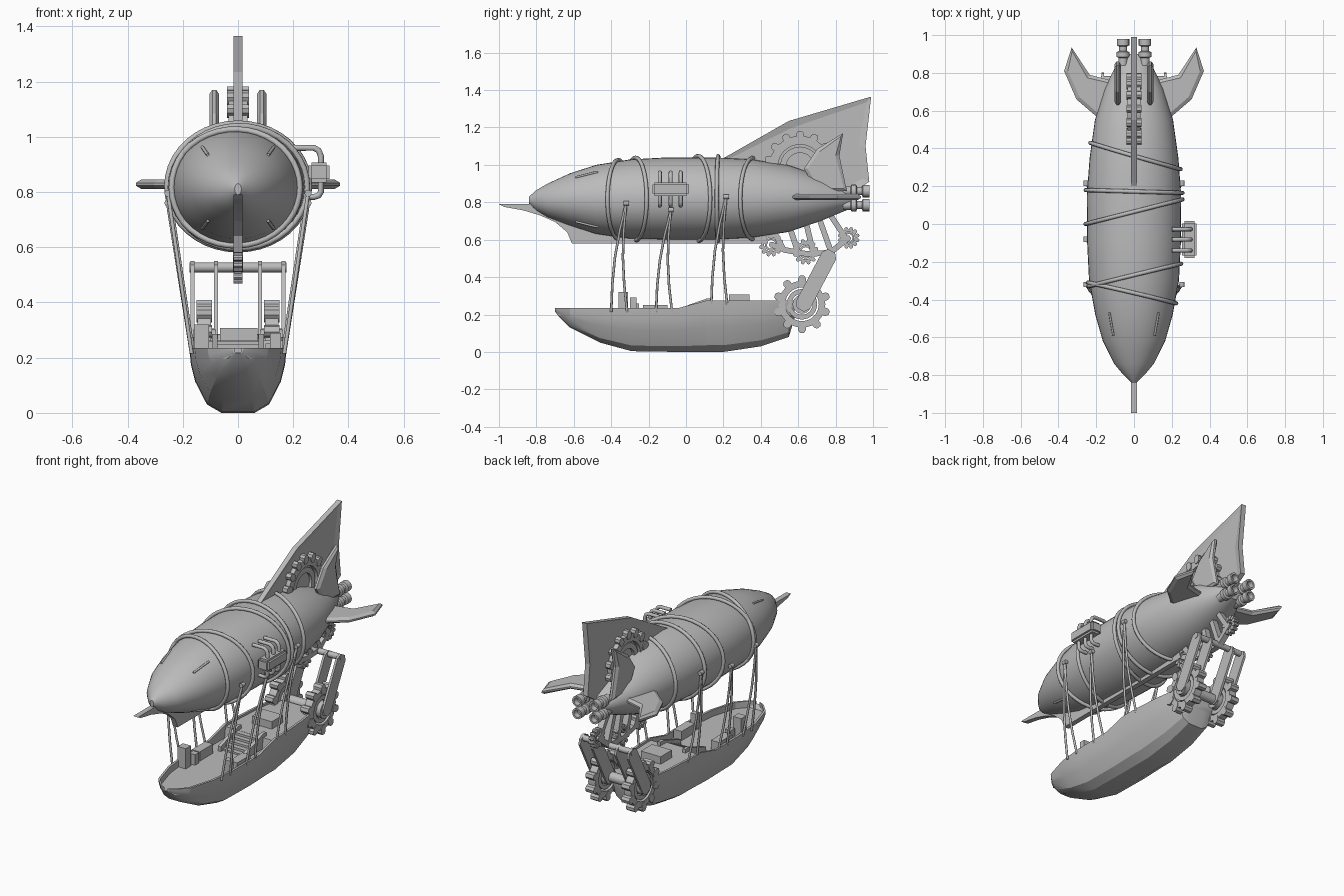
import bpy, bmesh, math
from mathutils import Vector

if "Cube" in bpy.data.objects:
    bpy.data.objects.remove(bpy.data.objects["Cube"], do_unlink=True)

grey = bpy.data.materials.new("plain grey")
grey.use_nodes = True
colour = (0.5, 0.5, 0.5, 1)
grey.diffuse_color = colour
grey.node_tree.nodes["Principled BSDF"].inputs["Base Color"].default_value = colour
SIDES = (("left", 1), ("right", -1))


def finish(name, bm, smooth=None):
    bmesh.ops.recalc_face_normals(bm, faces=bm.faces)
    mesh = bpy.data.meshes.new(name)
    bm.to_mesh(mesh)
    bm.free()
    mesh.materials.append(grey)
    obj = bpy.data.objects.new(name, mesh)
    bpy.context.collection.objects.link(obj)
    if smooth:
        bpy.ops.object.select_all(action="DESELECT")
        obj.select_set(True)
        bpy.context.view_layer.objects.active = obj
        bpy.ops.object.shade_smooth_by_angle(angle=math.radians(smooth))
    return obj


def loft(name, rings, wrap=False, smooth=None):
    """Skin closed rings of points; cap the ends unless they wrap round."""
    bm = bmesh.new()
    rows = [[bm.verts.new(p) for p in ring] for ring in rings]
    count = len(rows[0])
    pairs = list(zip(rows, rows[1:])) + ([(rows[-1], rows[0])] if wrap else [])
    for a, b in pairs:
        for i in range(count):
            j = (i + 1) % count
            bm.faces.new((a[i], a[j], b[j], b[i]))
    if not wrap:
        bm.faces.new(rows[0])
        bm.faces.new(rows[-1])
    return finish(name, bm, smooth)


def circle(centre, r, axis, n):
    pts = []
    for i in range(n):
        a = math.tau * i / n
        c, s = r * math.cos(a), r * math.sin(a)
        pts.append(Vector(centre) + Vector((0, c, s) if axis == "x" else (c, 0, s)))
    return pts


def turned(name, centre, profile, axis="x", n=24, wrap=False):
    """Turn (offset, radius) pairs about an axis through centre."""
    step = Vector((1, 0, 0) if axis == "x" else (0, 1, 0))
    rings = [circle(Vector(centre) + step * d, r, axis, n) for d, r in profile]
    return loft(name, rings, wrap, smooth=35)


def ring(name, centre, inner, outer, half, n=32):
    return turned(name, centre, [(-half, inner), (-half, outer), (half, outer), (half, inner)], n=n, wrap=True)


def plate(name, outline, offset, half, inset=0, depth=0, flat=False):
    """Extruded outline in the yz plane, or the xy plane when flat."""
    bm = bmesh.new()
    place = (lambda u, v, w: (u, v, w)) if flat else (lambda u, v, w: (w, u, v))
    a, b = ([bm.verts.new(place(u, v, offset + d)) for u, v in outline] for d in (-half, half))
    caps = [bm.faces.new(a), bm.faces.new(b)]
    for i in range(len(a)):
        j = (i + 1) % len(a)
        bm.faces.new((a[i], a[j], b[j], b[i]))
    bmesh.ops.recalc_face_normals(bm, faces=bm.faces)
    if inset:
        bmesh.ops.inset_individual(bm, faces=caps, thickness=inset, depth=depth)
    return finish(name, bm)


def box(name, x, y, z, bevel=0):
    """Box from three (low, high) ranges."""
    bm = bmesh.new()
    bmesh.ops.create_cube(bm, size=1)
    for v in bm.verts:
        v.co = [(lo + hi) / 2 + c * (hi - lo) for c, (lo, hi) in zip(v.co, (x, y, z))]
    if bevel:
        bmesh.ops.bevel(bm, geom=bm.edges[:], offset=bevel, segments=2, affect="EDGES")
    return finish(name, bm)


def strut(name, x, half, start, end, width):
    a, b = Vector(start), Vector(end)
    d = (b - a).normalized()
    side = Vector((-d.y, d.x)) * width / 2
    return plate(name, [a - side, a - side * 0.5 - d * width / 3, a + side * 0.5 - d * width / 3, a + side,
                        b + side, b + side * 0.5 + d * width / 3, b - side * 0.5 + d * width / 3, b - side], x, half)


def tube(name, points, r, closed=False):
    data = bpy.data.curves.new(name, "CURVE")
    data.dimensions = "3D"
    data.bevel_depth, data.bevel_resolution, data.use_fill_caps = r, 2, True
    spline = data.splines.new("POLY")
    spline.points.add(len(points) - 1)
    for p, co in zip(spline.points, points):
        p.co = (*co, 1)
    spline.use_cyclic_u = closed
    data.materials.append(grey)
    obj = bpy.data.objects.new(name, data)
    bpy.context.collection.objects.link(obj)


def gear(name, centre, r, half, teeth, size):
    """Toothed ring with a smaller ring inside it."""
    ring(name + "_rim", centre, r * 0.72, r, half)
    ring(name + "_inner", centre, r * 0.45, r * 0.65, half * 0.7)
    x, y, z = centre
    for i in range(teeth):
        a = math.tau * (i + 0.5) / teeth
        c, s = math.cos(a), math.sin(a)
        strut(name + "_tooth", x, half * 1.15, (y + c * (r - size / 3), z + s * (r - size / 3)),
              (y + c * (r + size / 3), z + s * (r + size / 3)), size)


# Balloon: stations of y, half width, half height, centre height
BALLOON = [(-.84, .012, .02, .81), (-.8, .055, .055, .81), (-.74, .105, .09, .81), (-.62, .165, .14, .815),
           (-.48, .205, .185, .815), (-.3, .238, .212, .817), (-.1, .248, .22, .82), (.15, .25, .22, .82),
           (.35, .235, .21, .82), (.55, .207, .178, .82), (.72, .155, .12, .82), (.84, .095, .07, .82),
           (.9, .06, .045, .82)]


def skin(y, a, gap=0):
    """Point on the balloon at length y and angle a."""
    for p, q in zip(BALLOON, BALLOON[1:]):
        if y <= q[0]:
            break
    t = (y - p[0]) / (q[0] - p[0])
    rx, rz, zc = (p[k] + (q[k] - p[k]) * t for k in (1, 2, 3))
    return Vector(((rx + gap) * math.cos(a), y, zc + (rz + gap) * math.sin(a)))


TURN = [math.tau * i / 40 for i in range(40)]
loft("balloon", [[skin(s[0], a) for a in TURN] for s in BALLOON], smooth=40)

# Slanted bands round the balloon
for y, slant in ((.36, -.28), (.172, -.03), (.065, .26), (-.27, .24), (-.365, -.22)):
    tube("balloon_band", [skin(y + slant * .25 * math.cos(a), a, .008) for a in TURN], .011, True)

# Slits on the nose
for a in (.9, math.pi - .9, -.9, .9 - math.pi):
    tube("nose_slit", [skin(-.59 + i * .03, a, .002) for i in range(5)], .006)

# Keel with bowsprit
plate("keel", [(-1, .79), (-.8, .79), (-.6, .75), (.4, .7), (.44, .58), (-.61, .58), (-.635, .64), (-.7, .695),
               (-.78, .73), (-.87, .757), (-.97, .775)], 0, .016)

# Tail fins
plate("top_fin", [(.19, 1.03), (.55, 1.235), (.99, 1.365), (.96, 1.1), (.98, .91), (.84, .82), (.5, .9)],
      0, .016, .04, -.008)
gear("fin_gear", (0, .61, .99), .165, .035, 14, .04)
for side, s in SIDES:
    plate(side + "_small_fin", [(.63, .98), (.7, 1.085), (.84, 1.17), (.82, 1.05), (.86, .86), (.7, .86)],
          s * .086, .007, .02, .011)
    plate(side + "_side_fin", [(s * x, y) for x, y in ((.12, .57), (.2, .57), (.305, .66), (.37, .81), (.33, .935),
                                                      (.235, .79), (.12, .76))], .828, .005, .02, .012, True)
    # Thrusters
    for z in (.785, .86):
        turned(side + "_thruster", (s * .058, .84, z), [(0, .025), (.04, .025), (.045, .034), (.07, .034), (.075, .022),
               (.1, .022), (.105, .033), (.14, .033), (.14, .022), (.11, .018)], "y", 16)

# Side engine box with pipes
box("engine_box", (.255, .332), (-.18, .015), (.835, .907), .012)
for y in (-.14, -.082, -.028):
    tube("upper_pipe", [(.2, y, .96), (.275, y, .96), (.292, y, .95), (.3, y, .93), (.3, y, .89)], .011)
    tube("lower_pipe", [(.3, y, .85), (.3, y, .8), (.292, y, .787), (.275, y, .782), (.22, y, .785)], .011)

# Ship hull: stations of y, half width, keel, rail and deck heights
HULL = [(-.7, .02, .215, .235, .22), (-.68, .055, .19, .235, .195), (-.62, .11, .13, .235, .195),
        (-.46, .157, .05, .235, .195), (-.29, .174, .004, .235, .195), (-.04, .176, 0, .235, .195),
        (.1, .176, 0, .272, .195), (.11, .176, 0, .275, .262), (.2, .175, 0, .275, .262),
        (.4, .162, .03, .275, .262), (.55, .14, .08, .275, .262), (.58, .135, .18, .275, .262)]
sections = []
for y, w, keel, rail, deck in HULL:
    inner = max(w - .014, w * .5)
    half = [(inner, deck), (inner, rail), (w, rail)]
    half += [(w * f, keel + (rail - keel) * h) for f, h in ((.97, .75), (.88, .48), (.64, .13), (.34, 0))]
    sections.append([(x, y, z) for x, z in half] + [(-x, y, z) for x, z in reversed(half)])
loft("ship_hull", sections, smooth=25)

# Stairs, crates and deck fittings
for i in range(5):
    box("stair_step", (-.075, .075), (-.04 + i * .03, .11), (.19, .205 + i * .014))
for side, s in SIDES:
    plate(side + "_stair_rail", [(-.06, .19), (-.06, .225), (.11, .285), (.14, .285), (.14, .19)], s * .085, .01)
    box(side + "_bench", sorted((s * .1, s * .155)), (-.23, -.1), (.19, .252))
box("tall_crate", (-.16, -.105), (-.36, -.31), (.19, .32))
box("low_crate", (.115, .155), (-.3, -.265), (.19, .29))
box("bow_crate", (-.13, -.09), (-.29, -.25), (.19, .26))
box("stern_crate", (-.065, .07), (.23, .34), (.255, .308))

# Rear wheels held by pairs of arms
for side, s in SIDES:
    gear(side + "_wheel", (s * .122, .62, .255), .125, .024, 10, .042)
    turned(side + "_wheel_hub", (s * .122, .62, .255), [(-.04, .05), (.04, .05)])
    for x in (.08, .165):
        strut(side + "_arm", s * x, .007, (.625, .25), (.765, .515), .085)
turned("wheel_axle", (0, .62, .255), [(-.17, .03), (.17, .03)])
turned("arm_crossbar", (0, .765, .527), [(-.175, .018), (.175, .018)], n=12)

# Gear train under the tail
for y, z, r in ((.455, .575, .052), (.64, .535, .055), (.87, .61, .045)):
    gear("tail_gear", (0, y, z), r, .014, 12, .02)
LINKS = [((.455, .575), (.53, .545)), ((.53, .545), (.64, .525)), ((.64, .525), (.77, .53)), ((.77, .53), (.87, .61)),
         ((.45, .68), (.52, .55)), ((.55, .68), (.6, .53)), ((.64, .7), (.68, .53)), ((.71, .72), (.77, .55)),
         ((.76, .75), (.86, .6))]
for start, end in LINKS:
    strut("tail_link", 0, .018, start, end, .03)

# Hanging ropes with their knots
for side, s in SIDES:
    for y, z, foot in ((-.32, .795, .235), (-.08, .76, .235), (.215, .83, .275)):
        top = Vector((s * .254, y, z))
        bpy_knot = [top + Vector((0, d, 0)) for d in (-.014, .014)]
        tube(side + "_rope_knot", bpy_knot, .013)
        for end in (y - .08, y + .005):
            low = Vector((s * .168, end, foot - .02))
            bow = [top.lerp(low, t) + Vector((0, -.02 * math.sin(math.pi * t), 0)) for t in (0, .25, .5, .75, 1)]
            tube(side + "_rope", bow, .007)
